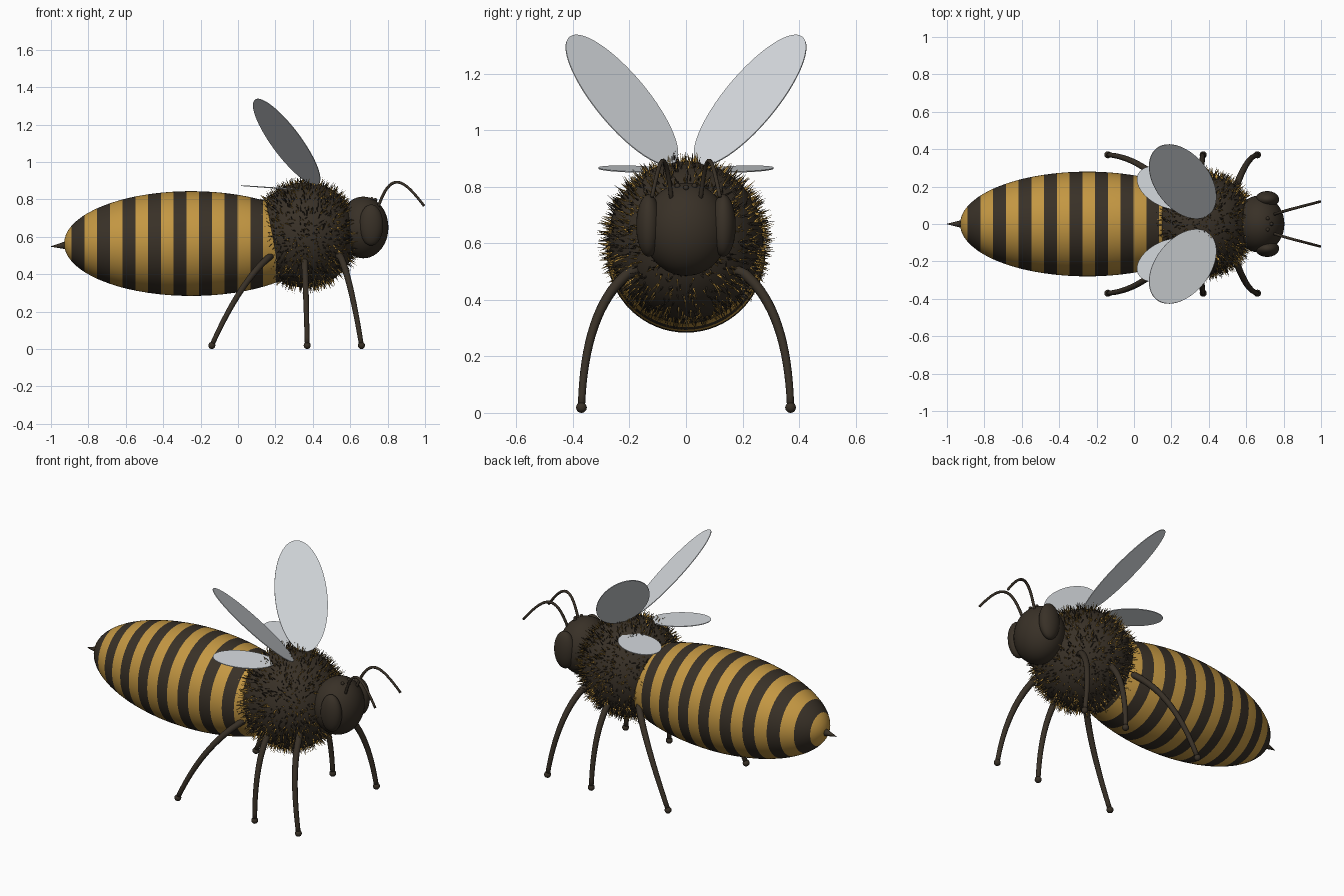
import bpy, bmesh, math, random
from mathutils import Vector, Matrix

if "Cube" in bpy.data.objects:
    bpy.data.objects.remove(bpy.data.objects["Cube"])

random.seed(4)


def material(name, rgb):
    m = bpy.data.materials.new(name)
    m.diffuse_color = (*rgb, 1)
    m.use_nodes = True
    m.node_tree.nodes["Principled BSDF"].inputs["Base Color"].default_value = m.diffuse_color
    return m


DARK = material("dark brown", (0.04, 0.03, 0.02))
GOLD = material("honey gold", (0.55, 0.31, 0.055))
WING = material("pale wing grey", (0.68, 0.71, 0.74))


def finish(name, bm, mats, smooth=True):
    bmesh.ops.recalc_face_normals(bm, faces=bm.faces)
    me = bpy.data.meshes.new(name)
    bm.to_mesh(me)
    bm.free()
    for m in mats:
        me.materials.append(m)
    for p in me.polygons:
        p.use_smooth = smooth
    ob = bpy.data.objects.new(name, me)
    bpy.context.collection.objects.link(ob)
    return ob


def ellipsoid(name, centre, radii, mat, seg=40, rings=24):
    bm = bmesh.new()
    bmesh.ops.create_uvsphere(bm, u_segments=seg, v_segments=rings, radius=1,
                              matrix=Matrix.Translation(centre) @ Matrix.Diagonal((*radii, 1)))
    return finish(name, bm, [mat])


def tube(name, points, r0, r1, mat, sides=12):
    """Tapered round tube along a list of points."""
    bm = bmesh.new()
    rings = []
    for i, p in enumerate(points):
        d = (points[min(i + 1, len(points) - 1)] - points[max(i - 1, 0)]).normalized()
        u = d.cross(Vector((0.3, 1, 0))).normalized()
        v = d.cross(u)
        r = r0 + (r1 - r0) * i / (len(points) - 1)
        rings.append([bm.verts.new(p + r * (u * math.cos(a) + v * math.sin(a)))
                      for a in (2 * math.pi * k / sides for k in range(sides))])
    for a, b in zip(rings, rings[1:]):
        for k in range(sides):
            n = (k + 1) % sides
            bm.faces.new((a[k], a[n], b[n], b[k]))
    bm.faces.new(rings[0])
    bm.faces.new(rings[-1])
    return finish(name, bm, [mat])


def bezier(pts, n):
    """Points along a bezier curve of any degree."""
    out = []
    for i in range(n + 1):
        q = [Vector(p) for p in pts]
        while len(q) > 1:
            q = [a.lerp(b, i / n) for a, b in zip(q, q[1:])]
        out.append(q[0])
    return out


def wing(name, centre, a, b, thick=0.004):
    """Flat elliptical plate with half-axis vectors a and b."""
    a, b = Vector(a), Vector(b)
    n = a.cross(b).normalized() * thick
    m = Matrix((a, b, n)).transposed().to_4x4()
    bm = bmesh.new()
    bmesh.ops.create_cone(bm, cap_ends=True, segments=64, radius1=1, radius2=1, depth=1,
                          matrix=Matrix.Translation(centre) @ m)
    finish(name, bm, [WING], smooth=False)


# Abdomen: ellipsoid of rings, with rings placed on the stripe edges
CX, CZ, A, R = -0.25, 0.564, 0.68, 0.28
STRIPE, PERIOD, HALF = -0.31, 0.1365, 0.034
xs = [CX - A * math.cos(math.pi * i / 36) for i in range(1, 36)]
edges = [STRIPE + k * PERIOD + s * HALF for k in range(-4, 6) for s in (-1, 1)]
edges = [e for e in edges if abs(e - CX) < A * 0.99]
xs = sorted([x for x in xs if min(abs(x - e) for e in edges) > 0.006] + edges)
bm = bmesh.new()
SEG = 64
rings = []
for x in xs:
    r = R * math.sqrt(1 - ((x - CX) / A) ** 2)
    rings.append([bm.verts.new((x, r * math.cos(2 * math.pi * k / SEG),
                                CZ + r * math.sin(2 * math.pi * k / SEG))) for k in range(SEG)])
ends = [bm.verts.new((CX - A, 0, CZ)), bm.verts.new((CX + A, 0, CZ))]
for k in range(SEG):
    n = (k + 1) % SEG
    for p, q in zip(rings, rings[1:]):
        bm.faces.new((p[k], p[n], q[n], q[k]))
    bm.faces.new((ends[0], rings[0][k], rings[0][n]))
    bm.faces.new((ends[1], rings[-1][k], rings[-1][n]))
for f in bm.faces:
    off = (f.calc_center_median().x - STRIPE + PERIOD / 2) % PERIOD - PERIOD / 2
    f.material_index = 1 if abs(off) < HALF else 0
finish("striped_abdomen", bm, [GOLD, DARK])

# Sting
tube("sting", [Vector((-0.915, 0, 0.555)), Vector((-1.0, 0, 0.548))], 0.023, 0.001, DARK)

# Thorax with short two-coloured hair
TC, TR = Vector((0.36, 0, 0.61)), 0.275
ellipsoid("thorax", TC, (TR, TR, TR + 0.006), DARK, 48, 32)
bm = bmesh.new()
for i in range(2600):
    d = Vector([random.gauss(0, 1) for _ in range(3)]).normalized()
    lean = (d + 0.25 * Vector([random.gauss(0, 1) for _ in range(3)])).normalized()
    base = TC + d * (TR - 0.004)
    tip = bm.verts.new(base + lean * random.uniform(0.025, 0.055))
    u = d.orthogonal().normalized()
    v = d.cross(u)
    foot = [bm.verts.new(base + 0.004 * (u * math.cos(t) + v * math.sin(t)))
            for t in (0, 2.094, 4.189)]
    for k in range(3):
        f = bm.faces.new((foot[k], foot[(k + 1) % 3], tip))
        f.material_index = i % 2
finish("thorax_hair", bm, [DARK, GOLD], smooth=False)

# Head and three tiny simple eyes
ellipsoid("head", (0.67, 0, 0.65), (0.134, 0.152, 0.165), DARK)
for i, (x, y, z) in enumerate([(0.735, 0, 0.797), (0.715, 0.03, 0.803), (0.715, -0.03, 0.803)]):
    ellipsoid(f"simple_eye_{i + 1}", (x, y, z), (0.01, 0.01, 0.01), DARK, 12, 8)

# Paired parts
for side, s in (("left", 1), ("right", -1)):
    ellipsoid(f"{side}_eye", (0.712, s * 0.132, 0.663), (0.064, 0.044, 0.11), DARK)

    pts = bezier([(0.745, s * 0.05, 0.745), (0.815, s * 0.075, 0.965),
                  (0.885, s * 0.09, 0.91), (0.995, s * 0.12, 0.765)], 20)
    tube(f"{side}_antenna", pts, 0.008, 0.007, DARK, 10)

    for name, x0, x1 in (("hind", 0.165, -0.14), ("middle", 0.355, 0.37), ("front", 0.55, 0.66)):
        root = Vector((0.36 + (x0 - 0.36) * 0.75, s * 0.12, 0.53))
        pts = [root] + bezier([(x0, s * 0.21, 0.49), ((x0 + x1) / 2, s * 0.36, 0.36),
                               (x1, s * 0.37, 0.02)], 16)
        tube(f"{side}_{name}_leg", pts, 0.019, 0.013, DARK)
        ellipsoid(f"{side}_{name}_foot", (x1, s * 0.37, 0.019), (0.019,) * 3, DARK, 16, 10)

    wing(f"{side}_fore_wing", (0.26, s * 0.227, 1.107),
         (-0.149, s * 0.168, 0.230), (0.1, s * 0.106, -0.012))
    wing(f"{side}_hind_wing", (0.172, s * 0.193, 0.863),
         (-0.15, s * 0.075, 0.01), (0.045, s * 0.09, -0.004))
